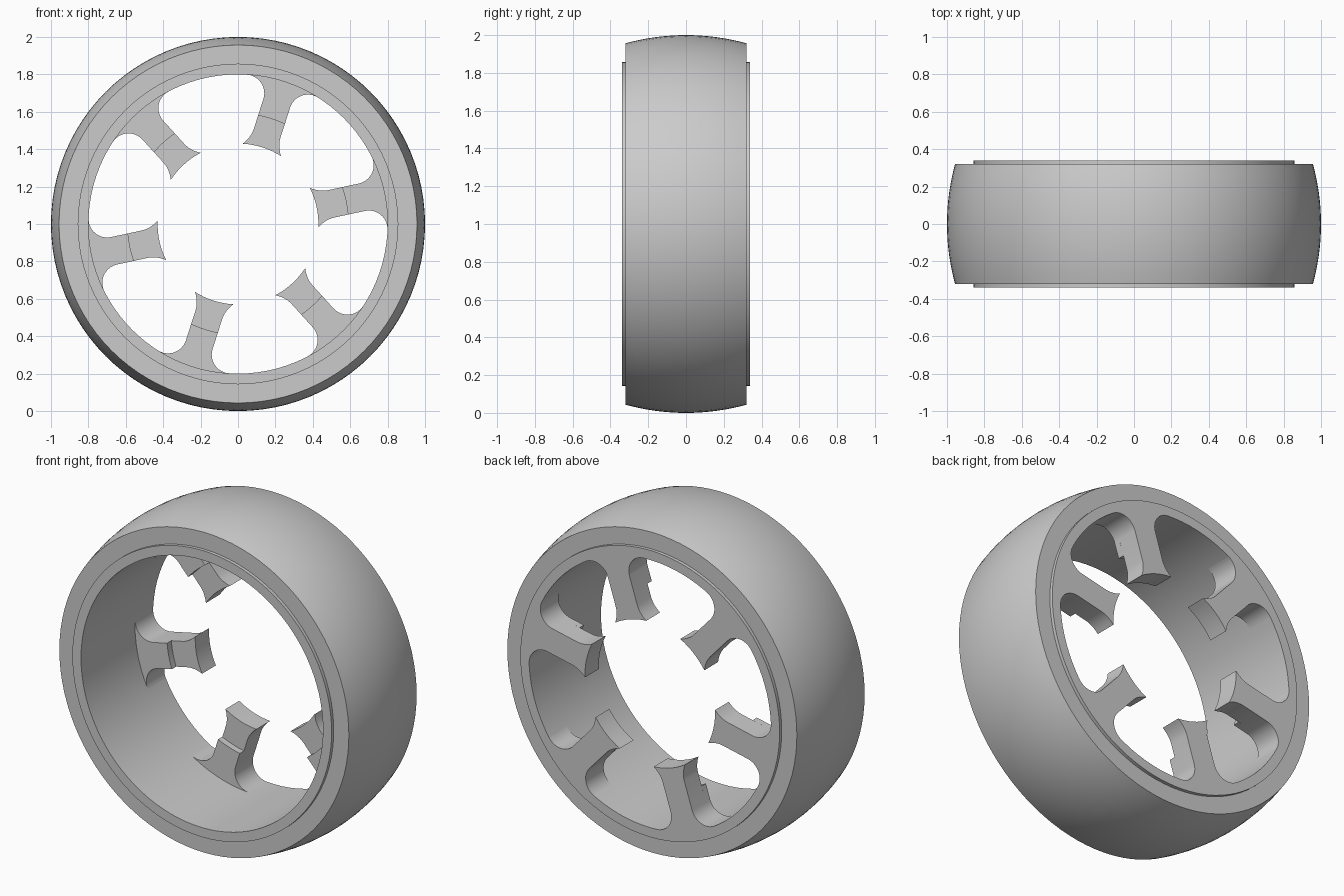
import bpy, bmesh
from math import sin, cos, pi, radians, sqrt
from mathutils import Matrix

cube = bpy.data.objects.get("Cube")
if cube:
    bpy.data.objects.remove(cube, do_unlink=True)

grey = bpy.data.materials.new("plain_grey")
grey.use_nodes = True
grey.diffuse_color = (0.6, 0.6, 0.6, 1)
grey.node_tree.nodes["Principled BSDF"].inputs["Base Color"].default_value = (0.6, 0.6, 0.6, 1)

SEGMENTS = 96
HALF_TYRE, HALF_RIM = 0.32, 0.34
RIM_IN, RIM_OUT = 0.80, 0.857
HUB, STEP = 0.43, 0.59
SPOKES, FIRST_ANGLE = 6, radians(12.2)


def finish(bm, name):
    """Turn a bmesh into a smooth-shaded object standing on the ground."""
    bmesh.ops.remove_doubles(bm, verts=bm.verts, dist=1e-5)
    bmesh.ops.recalc_face_normals(bm, faces=bm.faces)
    mesh = bpy.data.meshes.new(name)
    bm.to_mesh(mesh)
    bm.free()
    mesh.materials.append(grey)
    obj = bpy.data.objects.new(name, mesh)
    bpy.context.collection.objects.link(obj)
    obj.location.z = 1
    bpy.ops.object.select_all(action="DESELECT")
    obj.select_set(True)
    bpy.context.view_layer.objects.active = obj
    bpy.ops.object.shade_smooth_by_angle(angle=radians(30))
    return obj


def lathe(name, profile):
    """Spin a closed (radius, y) profile around the axle."""
    bm = bmesh.new()
    verts = [bm.verts.new((r, y, 0)) for r, y in profile]
    edges = [bm.edges.new((v, verts[i - 1])) for i, v in enumerate(verts)]
    bmesh.ops.spin(bm, geom=verts + edges, cent=(0, 0, 0), axis=(0, 1, 0),
                   angle=2 * pi, steps=SEGMENTS)
    return finish(bm, name)


def prism(bm, outline, y0, y1, angle):
    """Extrude a radial outline along y and turn it round the axle."""
    front = [bm.verts.new((u, y0, v)) for u, v in outline]
    back = [bm.verts.new((u, y1, v)) for u, v in outline]
    bm.faces.new(front)
    bm.faces.new(back[::-1])
    for i in range(len(front)):
        bm.faces.new((front[i - 1], front[i], back[i], back[i - 1]))
    bmesh.ops.rotate(bm, verts=front + back, cent=(0, 0, 0),
                     matrix=Matrix.Rotation(-angle, 3, "Y"))


def arc(radius, start, end, steps=8):
    return [(radius * cos(start + (end - start) * i / steps),
             radius * sin(start + (end - start) * i / steps)) for i in range(steps + 1)]


def mirrored(side, tip_radius, tip_half):
    """Close a spoke outline: one side, curved tip, other side, curved root."""
    root = arc(RIM_IN + 0.003, -ROOT_ANGLE, ROOT_ANGLE)
    tip = arc(tip_radius, tip_half, -tip_half)
    return side + tip + [(u, -v) for u, v in reversed(side)] + root


# Tyre with a crowned tread
crown = []
for i in range(17):
    t = -1 + i / 8
    crown.append((1 - 0.043 * t * t, HALF_TYRE * t))
lathe("tyre", [(RIM_OUT, -HALF_TYRE)] + crown + [(RIM_OUT, HALF_TYRE)])

# Rim barrel, slightly wider than the tyre
lathe("rim", [(RIM_IN, -HALF_RIM), (RIM_OUT, -HALF_RIM),
              (RIM_OUT, HALF_RIM), (RIM_IN, HALF_RIM)])

# Spoke side: fillet into the rim, straight neck, flared tip
HALF_WIDTH, FILLET = 0.075, 0.10
cv = HALF_WIDTH + FILLET
cu = sqrt((RIM_IN - FILLET) ** 2 - cv * cv)
ROOT_ANGLE = math_angle = radians(14.5)
fillet = [(cu + u, cv + v) for u, v in arc(FILLET, ROOT_ANGLE, -pi / 2, 12)]
tip_half = radians(14.5)
tip_u, tip_v = HUB * cos(tip_half), HUB * sin(tip_half)
flare = []
for i in range(6):
    t = i / 6
    flare.append((0.51 + (tip_u - 0.51) * t, HALF_WIDTH + (tip_v - HALF_WIDTH) * t * t))

spoke_outline = mirrored(fillet + flare, HUB, tip_half)
pad_outline = mirrored(fillet, STEP, math_angle * 0.505)

# Spokes flush with the back of the rim, each stepped thicker towards the rim
for k in range(SPOKES):
    angle = FIRST_ANGLE + k * 2 * pi / SPOKES
    bm = bmesh.new()
    prism(bm, spoke_outline, HALF_RIM - 0.13, HALF_RIM, angle)
    prism(bm, pad_outline, HALF_RIM - 0.17, HALF_RIM - 0.13, angle)
    finish(bm, f"spoke_{k + 1}")
